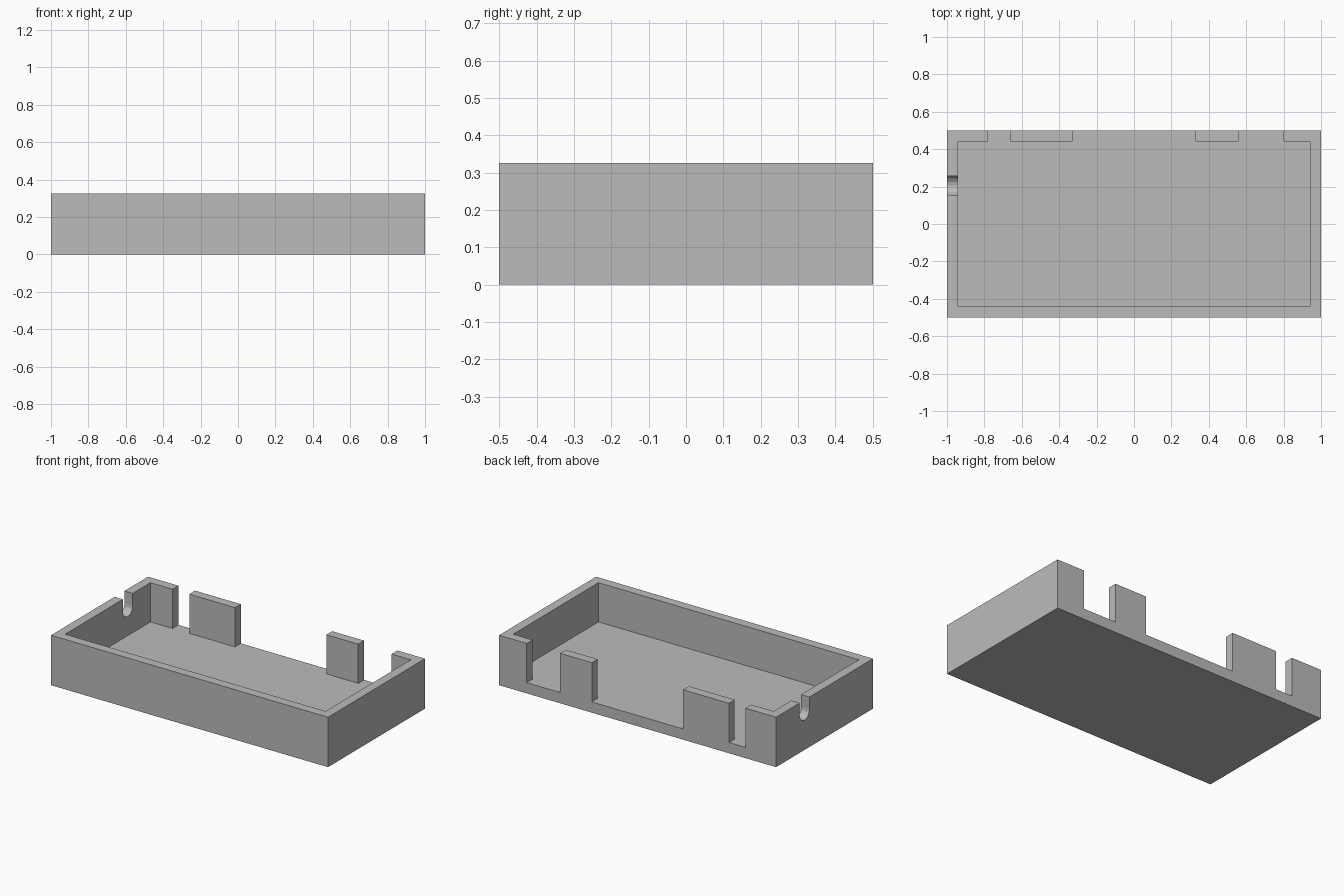
import bpy
import bmesh
from math import cos, sin, pi

default = bpy.data.objects.get("Cube")
if default:
    bpy.data.objects.remove(default, do_unlink=True)

LENGTH, DEPTH, HEIGHT = 2.0, 1.0, 0.326
WALL, FLOOR = 0.06, 0.07
TOP = HEIGHT + 0.1  # cutters rise past the rim

grey = bpy.data.materials.new("plain grey")
grey.use_nodes = True
colour = (0.5, 0.5, 0.5, 1)
grey.diffuse_color = colour
grey.node_tree.nodes["Principled BSDF"].inputs["Base Color"].default_value = colour


def prism(name, outline, offset):
    """Extrude a flat outline of 3D points along an offset."""
    bm = bmesh.new()
    face = bm.faces.new([bm.verts.new(p) for p in outline])
    new = bmesh.ops.extrude_face_region(bm, geom=[face])["geom"]
    bmesh.ops.translate(bm, vec=offset,
                        verts=[v for v in new if isinstance(v, bmesh.types.BMVert)])
    bmesh.ops.recalc_face_normals(bm, faces=bm.faces)
    mesh = bpy.data.meshes.new(name)
    bm.to_mesh(mesh)
    bm.free()
    mesh.materials.append(grey)
    obj = bpy.data.objects.new(name, mesh)
    bpy.context.collection.objects.link(obj)
    return obj


def block(name, x0, x1, y0, y1, z0, z1):
    return prism(name, [(x0, y0, z0), (x1, y0, z0), (x1, y1, z0), (x0, y1, z0)],
                 (0, 0, z1 - z0))


def carve(target, cutter):
    """Subtract the cutter, then discard it."""
    cutter.hide_render = True
    mod = target.modifiers.new("cut", "BOOLEAN")
    mod.operation = "DIFFERENCE"
    mod.solver = "EXACT"
    mod.object = cutter
    bpy.context.view_layer.objects.active = target
    bpy.ops.object.modifier_apply(modifier=mod.name)
    bpy.data.objects.remove(cutter, do_unlink=True)


hx, hy = LENGTH / 2, DEPTH / 2

# Solid tray, hollowed down to the floor
tray = block("open_tray", -hx, hx, -hy, hy, 0, HEIGHT)
carve(tray, block("cavity", -hx + WALL, hx - WALL, -hy + WALL, hy - WALL, FLOOR, TOP))

# Openings in the back wall, leaving upright tabs between them
for x0, x1 in ((-0.78, -0.66), (-0.33, 0.33), (0.56, 0.80)):
    carve(tray, block("back_opening", x0, x1, hy - WALL - 0.05, hy + 0.1, FLOOR, TOP))

# Round-bottomed cable slot in the end wall
slot_y, slot_z, radius, steps = 0.206, 0.245, 0.051, 8
arc = [(slot_y + radius * cos(pi + pi * i / steps),
        slot_z + radius * sin(pi + pi * i / steps)) for i in range(steps + 1)]
outline = arc + [(slot_y + radius, TOP), (slot_y - radius, TOP)]
carve(tray, prism("cable_slot", [(-hx - 0.1, y, z) for y, z in outline],
                  (WALL + 0.15, 0, 0)))
